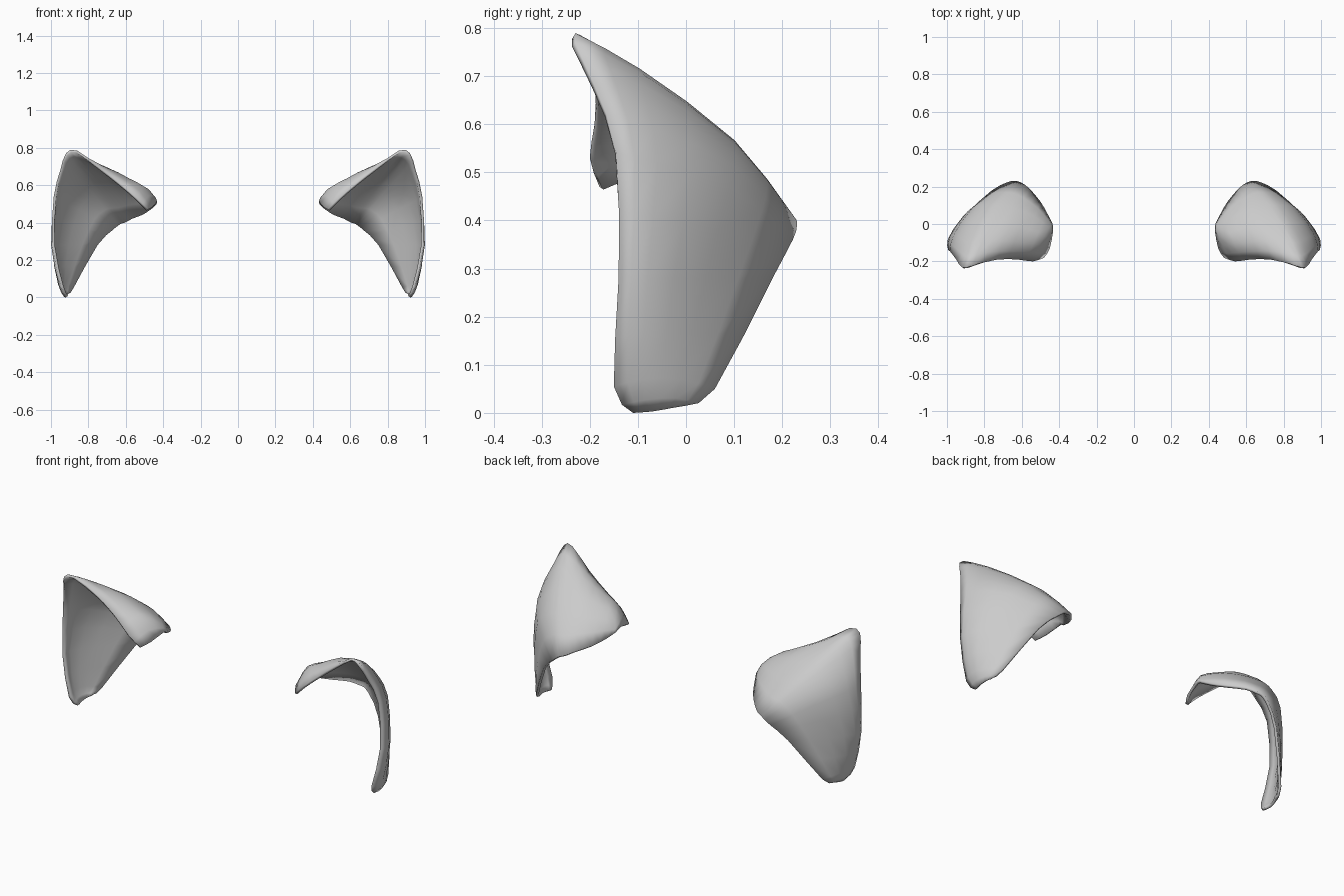
import bpy, bmesh, math
from mathutils import Vector

if "Cube" in bpy.data.objects:
    bpy.data.objects.remove(bpy.data.objects["Cube"])

# Cross-sections of one shell, from the lower tip round to the inner tip.
# Each runs front rim -> outer bulge -> back bulge -> back rim.
SECTIONS = [
    [(.92, -.11, 0), (.93, -.07, .003), (.925, -.03, .01), (.91, 0, .015)],
    [(.945, -.15, .055), (.962, -.09, .07), (.94, -.01, .07), (.89, .06, .05)],
    [(.993, -.14, .28), (.995, -.08, .28), (.915, .04, .28), (.76, .18, .28)],
    [(.985, -.145, .54), (.965, -.06, .52), (.86, .09, .47), (.68, .222, .36)],
    [(.95, -.19, .68), (.92, -.08, .64), (.80, .10, .54), (.65, .23, .385)],
    [(.92, -.23, .77), (.87, -.10, .71), (.75, .10, .565), (.63, .23, .40)],
    [(.86, -.22, .785), (.81, -.09, .71), (.69, .10, .565), (.60, .22, .41)],
    [(.73, -.19, .69), (.70, -.09, .695), (.62, .08, .57), (.56, .19, .43)],
    [(.62, -.19, .60), (.58, -.10, .635), (.53, .04, .565), (.50, .12, .45)],
    [(.54, -.20, .53), (.505, -.11, .59), (.455, -.02, .55), (.46, .05, .475)],
    [(.48, -.18, .47), (.45, -.13, .49), (.433, -.04, .515), (.435, 0, .50)],
]


def refine(points):
    """Add a Catmull-Rom midpoint between neighbouring points."""
    p = [Vector(q) for q in points]
    ext = [2 * p[0] - p[1]] + p + [2 * p[-1] - p[-2]]
    out = []
    for i in range(1, len(ext) - 2):
        mid = (9 * (ext[i] + ext[i + 1]) - ext[i - 1] - ext[i + 2]) / 16
        out += [ext[i], mid]
    return out + [p[-1]]


# Smooth the grid in both directions
rows = [refine(s) for s in SECTIONS]
rows = list(zip(*[refine(col) for col in zip(*rows)]))

# Skin the sections into a curved sheet
bm = bmesh.new()
grid = [[bm.verts.new(p) for p in row] for row in rows]
for a, b in zip(grid, grid[1:]):
    for j in range(len(a) - 1):
        bm.faces.new((a[j], a[j + 1], b[j + 1], b[j]))
mesh = bpy.data.meshes.new("curved_shells")
bm.to_mesh(mesh)
bm.free()

grey = bpy.data.materials.new("light_grey")
grey.diffuse_color = (0.6, 0.6, 0.6, 1)
grey.use_nodes = True
grey.node_tree.nodes["Principled BSDF"].inputs["Base Color"].default_value = grey.diffuse_color
mesh.materials.append(grey)

shell = bpy.data.objects.new("curved_shells", mesh)
bpy.context.collection.objects.link(shell)

# Thin wall, then the matching shell on the other side
wall = shell.modifiers.new("wall", 'SOLIDIFY')
wall.thickness = 0.014
wall.offset = -1
shell.modifiers.new("other_side", 'MIRROR').use_axis[0] = True

bpy.context.view_layer.objects.active = shell
shell.select_set(True)
bpy.ops.object.shade_smooth_by_angle(angle=math.radians(40))
